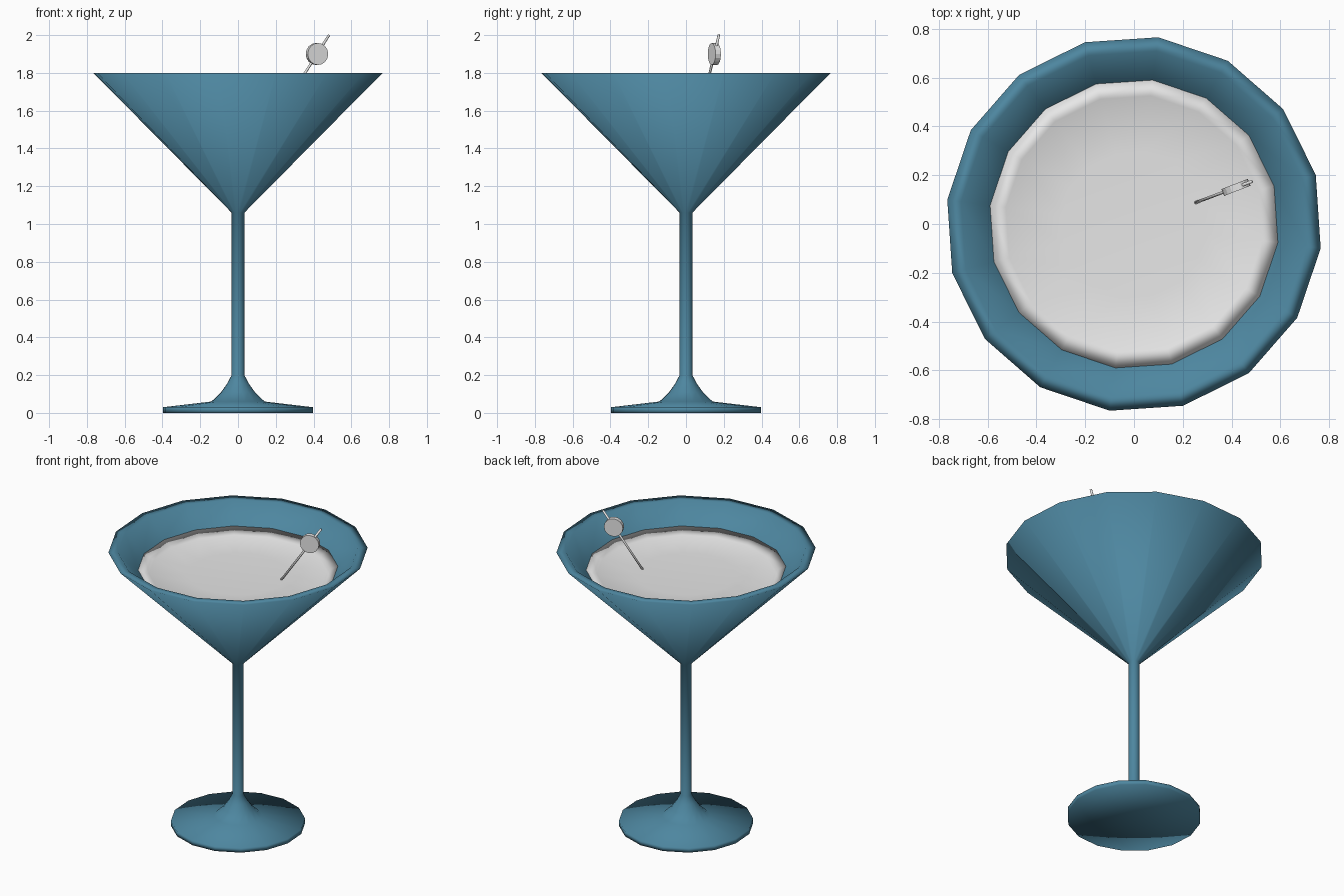
import bpy, bmesh, math
from mathutils import Vector

if "Cube" in bpy.data.objects:
    bpy.data.objects.remove(bpy.data.objects["Cube"])

SIDES = 16
START = math.radians(-7.4)   # rotation of the 16-sided ring


def material(name, rgb):
    m = bpy.data.materials.new(name)
    m.diffuse_color = (*rgb, 1)
    m.use_nodes = True
    m.node_tree.nodes["Principled BSDF"].inputs["Base Color"].default_value = m.diffuse_color
    return m


blue = material("blue_glass", (0.075, 0.24, 0.35))
pale = material("pale_grey", (0.8, 0.8, 0.8))


def finish(name, bm, mat, smooth=True):
    bmesh.ops.recalc_face_normals(bm, faces=bm.faces[:])
    for f in bm.faces:
        f.smooth = smooth
    me = bpy.data.meshes.new(name)
    bm.to_mesh(me)
    bm.free()
    me.materials.append(mat)
    ob = bpy.data.objects.new(name, me)
    bpy.context.collection.objects.link(ob)
    return ob


def lathe(name, profile, mat):
    """Spin a closed (r, z) profile that begins and ends on the axis."""
    bm = bmesh.new()
    rings = []
    for r, z in profile:
        if r == 0:
            rings.append([bm.verts.new((0, 0, z))] * SIDES)
        else:
            rings.append([bm.verts.new((r * math.cos(START + i * math.tau / SIDES),
                                        r * math.sin(START + i * math.tau / SIDES), z))
                          for i in range(SIDES)])
    for a, b in zip(rings, rings[1:]):
        for i in range(SIDES):
            j = (i + 1) % SIDES
            quad = list(dict.fromkeys((a[i], a[j], b[j], b[i])))
            bm.faces.new(quad)
    return finish(name, bm, mat)


def rod(name, p, q, radius, sides, mat, smooth=True):
    """Cylinder between two points."""
    p, q = Vector(p), Vector(q)
    d = q - p
    bm = bmesh.new()
    bmesh.ops.create_cone(bm, cap_ends=True, segments=sides, radius1=radius,
                          radius2=radius, depth=d.length)
    rot = d.to_track_quat('Z', 'Y').to_matrix().to_4x4()
    bmesh.ops.transform(bm, matrix=rot, verts=bm.verts[:])
    bmesh.ops.translate(bm, vec=(p + q) / 2, verts=bm.verts[:])
    return finish(name, bm, mat, smooth)


# Glass: foot, stem, conical bowl with a thick wall
lathe("glass", [(0, 0), (0.40, 0), (0.40, 0.03), (0.142, 0.06), (0.09, 0.11),
                (0.058, 0.155), (0.034, 0.20), (0.034, 1.06), (0.772, 1.80),
                (0.715, 1.80), (0.595, 1.68), (0.02, 1.10), (0, 1.09)], blue)

# Drink with a raised edge against the glass
lathe("drink", [(0, 1.11), (0.57, 1.66), (0.595, 1.682), (0.53, 1.653),
                (0.30, 1.642), (0, 1.64)], pale)

# Cocktail stick leaning outwards
rod("cocktail_stick", (0.235, 0.081, 1.61), (0.482, 0.174, 2.0), 0.007, 6, pale)

# Flat round garnish, its axis level and square to the stick
centre = Vector((0.418, 0.15, 1.9))
axis = Vector((-0.36, 0.93, 0)).normalized() * 0.015
rod("garnish_slice", centre - axis, centre + axis, 0.058, 16, pale, False)
